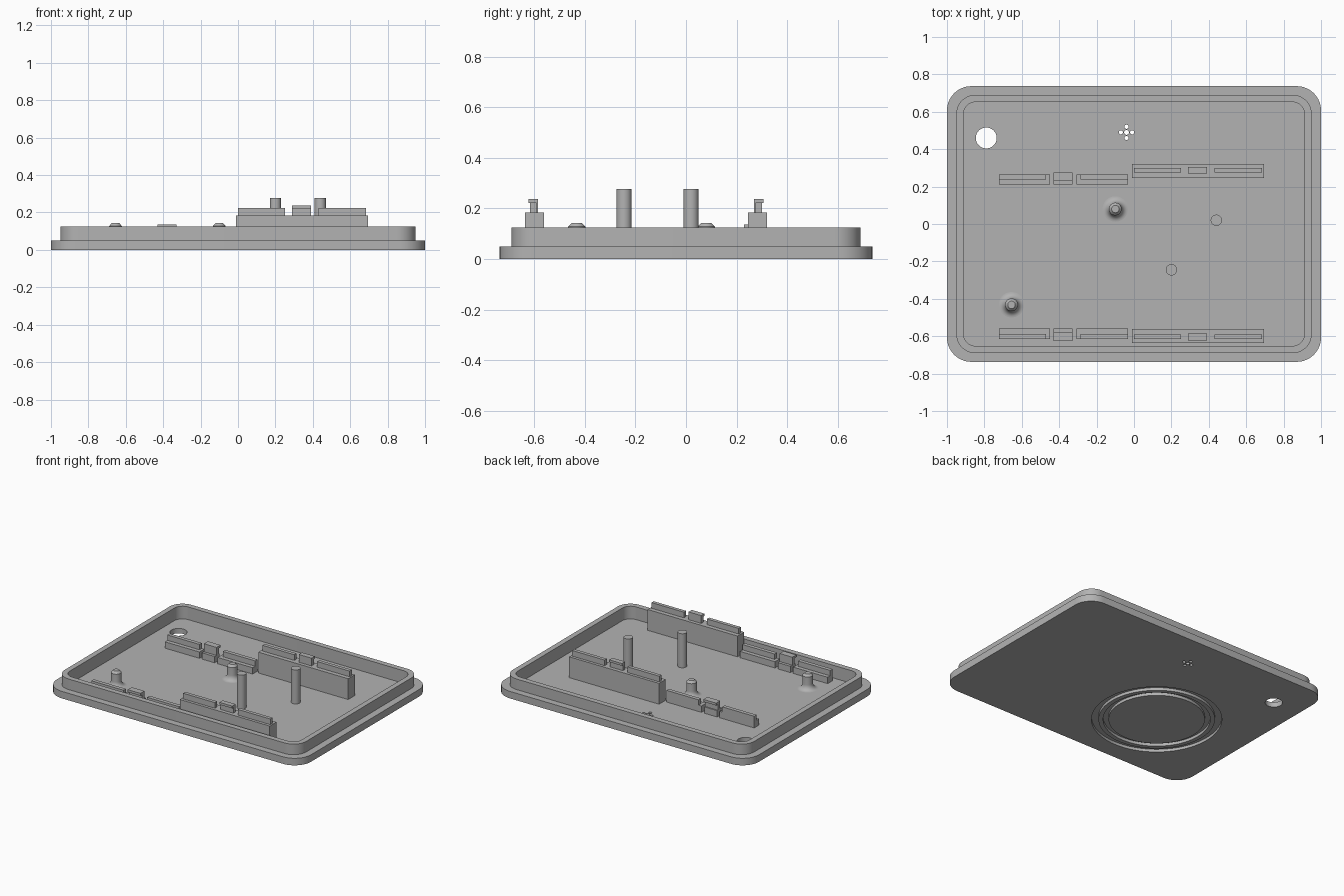
import bpy, bmesh, math

if "Cube" in bpy.data.objects:
    bpy.data.objects.remove(bpy.data.objects["Cube"], do_unlink=True)

grey = bpy.data.materials.new("plain grey")
grey.use_nodes = True
GREY = (0.45, 0.45, 0.45, 1)
grey.diffuse_color = GREY
grey.node_tree.nodes["Principled BSDF"].inputs["Base Color"].default_value = GREY

FLOOR = 0.035


def finish(name, bm, smooth=True):
    bmesh.ops.recalc_face_normals(bm, faces=bm.faces)
    mesh = bpy.data.meshes.new(name)
    bm.to_mesh(mesh)
    bm.free()
    mesh.materials.append(grey)
    ob = bpy.data.objects.new(name, mesh)
    bpy.context.collection.objects.link(ob)
    if smooth:
        shade(ob)
    return ob


def shade(ob):
    bpy.ops.object.select_all(action='DESELECT')
    ob.select_set(True)
    bpy.context.view_layer.objects.active = ob
    bpy.ops.object.shade_smooth_by_angle(angle=math.radians(30))


def stack(bm, rings, closed=False):
    """Bridge successive point rings; cap the ends or close into a torus."""
    loops = [[bm.verts.new(p) for p in ring] for ring in rings]
    n = len(loops[0])
    pairs = list(zip(loops, loops[1:]))
    if closed:
        pairs.append((loops[-1], loops[0]))
    else:
        bm.faces.new(loops[0])
        bm.faces.new(loops[-1])
    for a, b in pairs:
        for i in range(n):
            j = (i + 1) % n
            bm.faces.new((a[i], a[j], b[j], b[i]))


def rounded(hx, hy, r, z, steps=10):
    pts = []
    for k, (sx, sy) in enumerate(((1, 1), (-1, 1), (-1, -1), (1, -1))):
        for i in range(steps + 1):
            a = math.pi / 2 * (k + i / steps)
            pts.append((sx * (hx - r) + r * math.cos(a),
                        sy * (hy - r) + r * math.sin(a), z))
    return pts


def circle(x, y, r, z, n=48):
    return [(x + r * math.cos(2 * math.pi * i / n),
             y + r * math.sin(2 * math.pi * i / n), z) for i in range(n)]


def turned(name, x, y, profile, closed=False, smooth=True, n=48):
    bm = bmesh.new()
    stack(bm, [circle(x, y, r, z, n) for r, z in profile], closed)
    return finish(name, bm, smooth)


def block(bm, x0, x1, y0, y1, z0, z1):
    stack(bm, [[(x0, y0, z), (x1, y0, z), (x1, y1, z), (x0, y1, z)]
               for z in (z0, z1)])


def cut(target, cutter):
    cutter.hide_render = True
    mod = target.modifiers.new("cut", 'BOOLEAN')
    mod.operation = 'DIFFERENCE'
    mod.solver = 'EXACT'
    mod.object = cutter
    bpy.ops.object.select_all(action='DESELECT')
    target.select_set(True)
    bpy.context.view_layer.objects.active = target
    bpy.ops.object.modifier_apply(modifier=mod.name)
    bpy.data.objects.remove(cutter, do_unlink=True)


# Tray: flanged plate with an upright lip
bm = bmesh.new()
stack(bm, [rounded(1, 0.737, 0.13, 0), rounded(1, 0.737, 0.13, 0.05),
           rounded(0.95, 0.69, 0.10, 0.05), rounded(0.95, 0.69, 0.10, 0.125),
           rounded(0.912, 0.652, 0.065, 0.125),
           rounded(0.912, 0.652, 0.065, FLOOR)])
tray = finish("tray", bm, False)

# Round opening and cluster of five small holes
holes = [(-0.79, 0.46, 0.056), (-0.04, 0.49, 0.013)]
holes += [(-0.04 + dx, 0.49 + dy, 0.011)
          for dx, dy in ((0.03, 0), (-0.03, 0), (0, 0.03), (0, -0.03))]
for x, y, r in holes:
    cut(tray, turned("hole_cutter", x, y, [(r, -0.1), (r, 0.1)],
                     smooth=False, n=32))

# Two concentric grooves on the underside
for outer, inner in ((0.42, 0.375), (0.345, 0.31)):
    cut(tray, turned("groove_cutter", -0.35, -0.19,
                     [(inner, -0.05), (outer, -0.05), (outer, 0.02), (inner, 0.02)],
                     closed=True, smooth=False, n=96))
shade(tray)

# Tall posts
for i, (x, y) in enumerate(((0.44, 0.02), (0.2, -0.245))):
    turned(f"post_{i + 1}", x, y, [(0.03, FLOOR - 0.005), (0.03, 0.277)])

# Short bosses with flared feet and chamfered tops
flare = [(0.068 - 0.034 * math.sin(a), FLOOR + 0.038 * (1 - math.cos(a)))
         for a in (math.pi / 2 * i / 8 for i in range(9))]
for i, (x, y) in enumerate(((-0.1, 0.08), (-0.655, -0.432))):
    turned(f"boss_{i + 1}", x, y, flare + [(0.034, 0.128), (0.02, 0.143)])


def rail_side(side, middle):
    """Rails on one side; offsets grow outward from the middle line."""
    def add(bm, x0, x1, o0, o1, z0, z1):
        y0, y1 = sorted((middle + side * o0, middle + side * o1))
        block(bm, x0, x1, y0, y1, z0, z1)

    end = "rear" if side > 0 else "front"
    low = FLOOR - 0.005

    # High rail: wide base, two ridges and a hooked clip
    bm = bmesh.new()
    add(bm, -0.012, 0.695, 0.403, 0.478, low, 0.183)
    for x0, x1 in ((0, 0.25), (0.43, 0.685)):
        add(bm, x0, x1, 0.433, 0.458, 0.18, 0.223)
    finish(f"{end}_high_rail", bm, False)
    bm = bmesh.new()
    add(bm, 0.29, 0.39, 0.427, 0.452, 0.18, 0.225)
    add(bm, 0.29, 0.39, 0.427, 0.464, 0.222, 0.238)
    finish(f"{end}_high_clip", bm, False)

    # Low rails: two stepped pieces with a clip between them
    shift = -0.017
    for part, x0, x1, r0, r1 in (("outer", -0.722, -0.45, -0.722, -0.47),
                                 ("inner", -0.307, -0.032, -0.285, -0.032)):
        bm = bmesh.new()
        add(bm, x0, x1, 0.385, 0.44, low, 0.08)
        add(bm, r0, r1, 0.413, 0.44, 0.078, 0.118)
        finish(f"{end}_low_rail_{part}", bm, False)
    bm = bmesh.new()
    add(bm, -0.43, -0.33, 0.385, 0.44, low, 0.08)
    add(bm, -0.43, -0.33, 0.405, 0.432, 0.078, 0.122)
    add(bm, -0.43, -0.33, 0.405, 0.45, 0.12, 0.137)
    finish(f"{end}_low_clip", bm, False)


rail_side(1, -0.158 - 0.0)
rail_side(-1, -0.158)

# Low rails sit slightly nearer the front
for ob in bpy.data.objects:
    if "_low_" in ob.name:
        ob.location.y = -0.017
